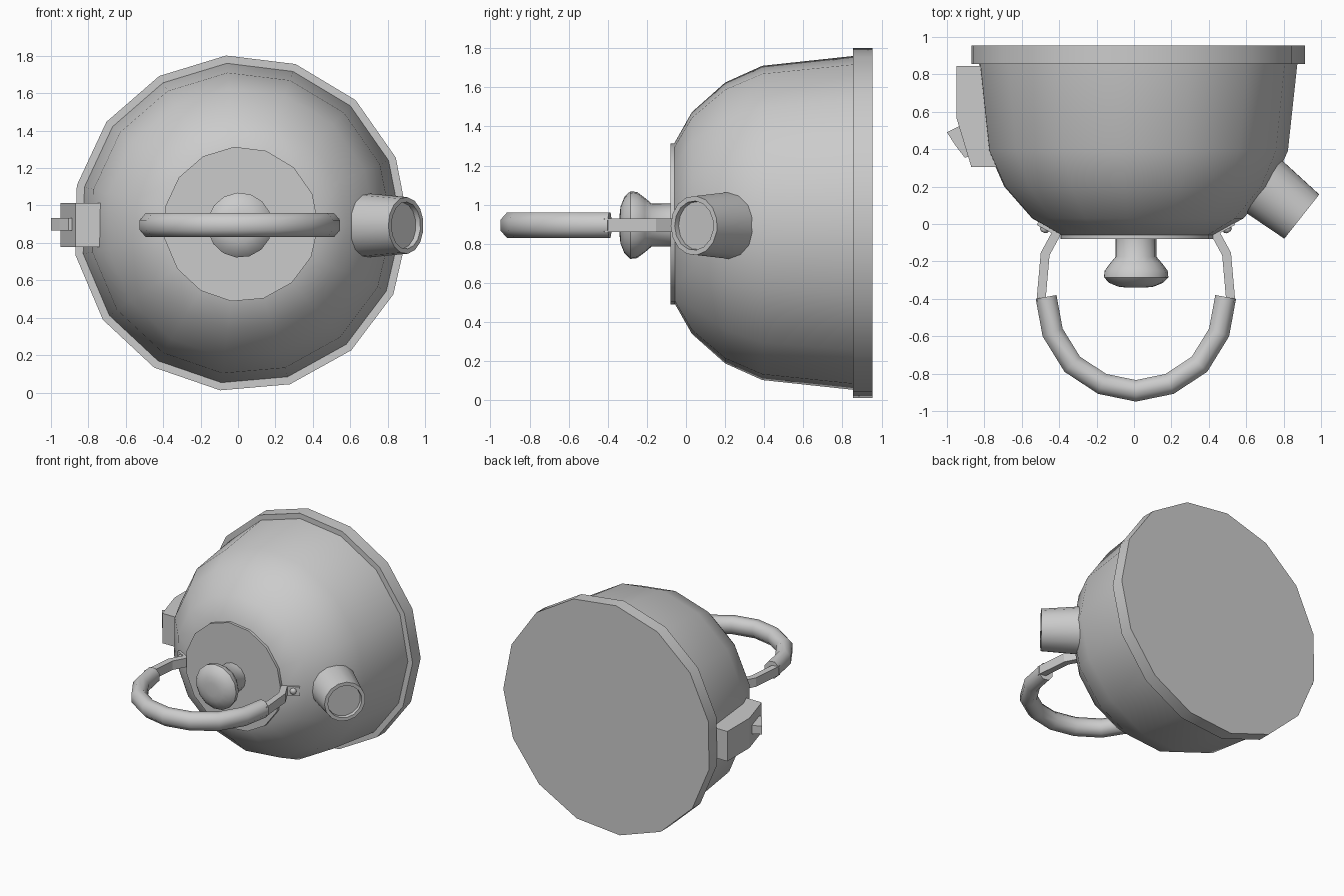
import bpy, bmesh, math
from mathutils import Vector

if "Cube" in bpy.data.objects:
    bpy.data.objects.remove(bpy.data.objects["Cube"])

CX, CZ = 0.015, 0.9
Z = Vector((0, 0, 1))


def finish(name, bm, smooth=None):
    bmesh.ops.recalc_face_normals(bm, faces=bm.faces)
    me = bpy.data.meshes.new(name)
    bm.to_mesh(me)
    bm.free()
    ob = bpy.data.objects.new(name, me)
    bpy.context.collection.objects.link(ob)
    if smooth:
        for p in me.polygons:
            p.use_smooth = True
        me.set_sharp_from_angle(angle=math.radians(smooth))
    return ob


def skin(name, rings, smooth=None):
    """Join equal-sized loops of points into a closed skin with end caps."""
    bm = bmesh.new()
    loops = [[bm.verts.new(p) for p in ring] for ring in rings]
    n = len(loops[0])
    for a, b in zip(loops, loops[1:]):
        for i in range(n):
            j = (i + 1) % n
            bm.faces.new((a[i], a[j], b[j], b[i]))
    bm.faces.new(loops[0])
    bm.faces.new(loops[-1])
    return finish(name, bm, smooth)


def lathe(name, profile, origin=(CX, 0, CZ), axis=(0, 1, 0), n=15, phase=-1, smooth=32):
    """Turn (distance along axis, radius) points around an axis."""
    o, d = Vector(origin), Vector(axis).normalized()
    u = d.cross(Z)
    angles = [math.radians(phase) + math.tau * i / n for i in range(n)]
    rings = [[o + d * t + (u * math.cos(a) + Z * math.sin(a)) * r for a in angles]
             for t, r in profile]
    return skin(name, rings, smooth)


def sweep(name, path, section, z, smooth=None):
    """Sweep a (sideways, up) section along a path in the xy plane, mitred."""
    pts = [Vector((x, y, z)) for x, y in path]
    rings = []
    for i, p in enumerate(pts):
        before = (p - pts[i - 1]).normalized() if i else None
        after = (pts[i + 1] - p).normalized() if i < len(pts) - 1 else None
        a, b = before or after, after or before
        t = (a + b).normalized()
        side = t.cross(Z) / max(t.dot(a), 0.5)
        rings.append([p + side * s + Z * h for s, h in section])
    return skin(name, rings, smooth)


def prism(name, outline, z0, z1):
    return skin(name, [[(x, y, z) for x, y in outline] for z in (z0, z1)])


# kettle body and base, lying on its side
lathe("body", [(-0.06, 0.41), (0.03, 0.57), (0.2, 0.722), (0.39, 0.808), (0.87, 0.86)],
      origin=(CX, 0, 0.905))
lathe("base_rim", [(0.855, 0.9), (0.955, 0.9)], origin=(CX, 0, 0.905))

# lid and knob
lathe("lid", [(-0.055, 0.415), (-0.08, 0.415)])
lathe("lid_knob", [(-0.07, 0.11), (-0.175, 0.11), (-0.21, 0.14), (-0.25, 0.17),
                   (-0.285, 0.174), (-0.315, 0.145), (-0.335, 0.095), (-0.34, 0.05)],
      origin=(CX - 0.005, 0, 0.895), smooth=40)

# spout with recessed mouth
lathe("spout", [(-0.03, 0.174), (0.265, 0.152), (0.265, 0.126), (0.235, 0.124)],
      origin=(0.69, 0.205, 0.893), axis=(0.785, -0.62, 0))

# handle grip: half path mirrored about its middle
half = [(0.48, -0.39), (0.445, -0.58), (0.34, -0.75), (0.18, -0.855)]
HX = 0.01
grip_path = ([(HX - x, y) for x, y in half] + [(HX, -0.892)]
             + [(HX + x, y) for x, y in reversed(half)])
octagon = [(0.061 * math.cos(a), 0.07 * math.sin(a))
           for a in (math.tau * (i + 0.5) / 8 for i in range(8))]
sweep("handle_grip", grip_path, octagon, 0.895, 50)

# flat handle arms with riveted feet
strap = [(-0.024, -0.035), (0.024, -0.035), (0.024, 0.035), (-0.024, 0.035)]
for label, s in (("left", -1), ("right", 1)):
    sweep(label + "_handle_arm",
          [(HX + s * x, y) for x, y in [(0.425, -0.05), (0.485, -0.16), (0.508, -0.42)]],
          strap, 0.895)
    prism(label + "_handle_foot",
          [(HX + s * x, y) for x, y in [(0.41, -0.07), (0.53, -0.005), (0.52, 0.015), (0.40, -0.05)]],
          0.86, 0.93)
    lathe(label + "_rivet", [(-0.01, 0.026), (0.015, 0.024), (0.025, 0.012)],
          origin=(HX + s * 0.485, -0.022, 0.895), axis=(s * 0.48, -0.88, 0), n=8, smooth=60)

# switch housing and its lever on the side
prism("switch_housing", [(-0.95, 0.845), (-0.74, 0.845), (-0.70, 0.305),
                         (-0.87, 0.305), (-0.95, 0.57)], 0.778, 1.012)
prism("switch_lever", [(-1.0, 0.49), (-0.93, 0.525), (-0.88, 0.36),
                       (-0.905, 0.355), (-0.955, 0.42)], 0.867, 0.932)
